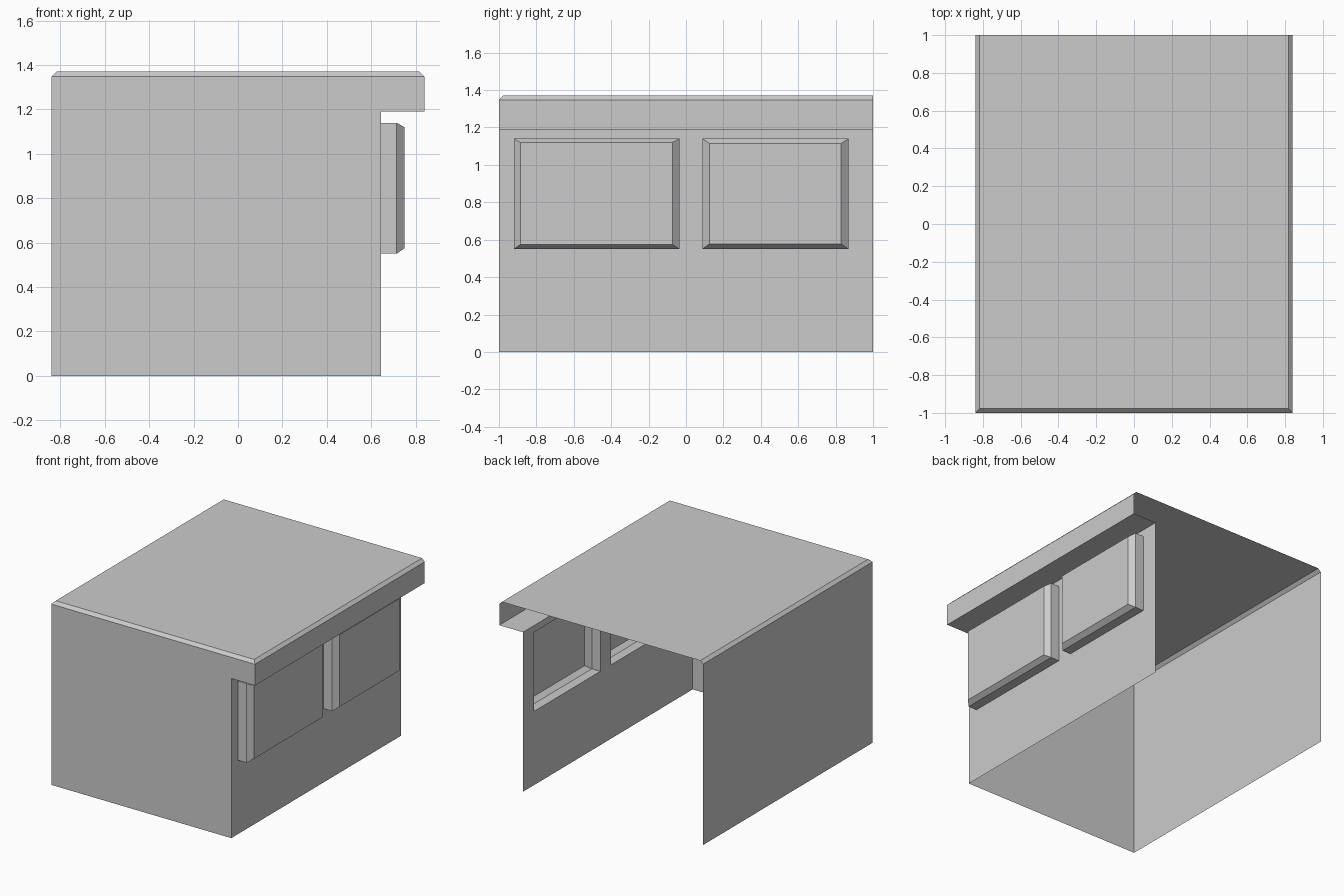
import bpy, bmesh
from mathutils import Vector

if "Cube" in bpy.data.objects:
    bpy.data.objects.remove(bpy.data.objects["Cube"])

WALL_X = 0.645
# window bays: outer y range, inner y range, inner z range
BAYS = [((-0.92, -0.035), (-0.885, -0.073), (0.575, 1.12)),
        ((0.087, 0.868), (0.125, 0.83), (0.578, 1.115))]
Z0, Z1 = 0.55, 1.14


def finish(bm, name):
    mesh = bpy.data.meshes.new(name)
    bm.to_mesh(mesh)
    bm.free()
    obj = bpy.data.objects.new(name, mesh)
    bpy.context.collection.objects.link(obj)
    return obj


# Shell: front profile swept to the open back, floor left open
bm = bmesh.new()
profile = [(-0.84, 0), (WALL_X, 0), (WALL_X, 1.19), (0.84, 1.19), (0.84, 1.37), (-0.84, 1.37)]
front = bm.faces.new([bm.verts.new((x, -1, z)) for x, z in profile])
edges = [e for e in front.edges if any(v.co.z > 0.01 for v in e.verts)]
ext = bmesh.ops.extrude_edge_only(bm, edges=edges)
moved = [g for g in ext["geom"] if isinstance(g, bmesh.types.BMVert)]
bmesh.ops.translate(bm, verts=moved, vec=(0, 2, 0))
bmesh.ops.recalc_face_normals(bm, faces=bm.faces[:])

# Chamfer round the roof, except along the open back
top = [e for e in bm.edges if all(v.co.z > 1.36 for v in e.verts) and len(e.link_faces) == 2]
bmesh.ops.bevel(bm, geom=top, offset=0.022, offset_type='OFFSET', segments=1,
                profile=0.5, affect='EDGES')


# Window openings in the right wall
def wall_faces():
    return [f for f in bm.faces if all(abs(v.co.x - WALL_X) < 1e-4 for v in f.verts)]


cuts = [(Vector((0, y, 0)), Vector((0, 1, 0))) for b in BAYS for y in b[0]]
cuts += [(Vector((0, 0, z)), Vector((0, 0, 1))) for z in (Z0, Z1)]
for co, no in cuts:
    fs = wall_faces()
    geom = fs + list({e for f in fs for e in f.edges}) + list({v for f in fs for v in f.verts})
    bmesh.ops.bisect_plane(bm, geom=geom, plane_co=co, plane_no=no)
holes = []
for f in wall_faces():
    c = f.calc_center_median()
    if Z0 < c.z < Z1 and any(b[0][0] < c.y < b[0][1] for b in BAYS):
        holes.append(f)
bmesh.ops.delete(bm, geom=holes, context='FACES')
finish(bm, "body_shell")


# Protruding window bays: straight sides, chamfered rim, flat pane, open inside
def window_bay(name, outer_y, inner_y, inner_z):
    bm = bmesh.new()
    rings = []
    for x, (y0, y1), (z0, z1) in ((WALL_X, outer_y, (Z0, Z1)), (0.715, outer_y, (Z0, Z1)),
                                  (0.75, inner_y, inner_z)):
        rings.append([bm.verts.new((x, y, z))
                      for y, z in ((y0, z0), (y1, z0), (y1, z1), (y0, z1))])
    for a, b in zip(rings, rings[1:]):
        for i in range(4):
            j = (i + 1) % 4
            bm.faces.new((a[i], a[j], b[j], b[i]))
    bm.faces.new(rings[-1])
    finish(bm, name)


for name, bay in zip(("front_window_bay", "rear_window_bay"), BAYS):
    window_bay(name, *bay)
